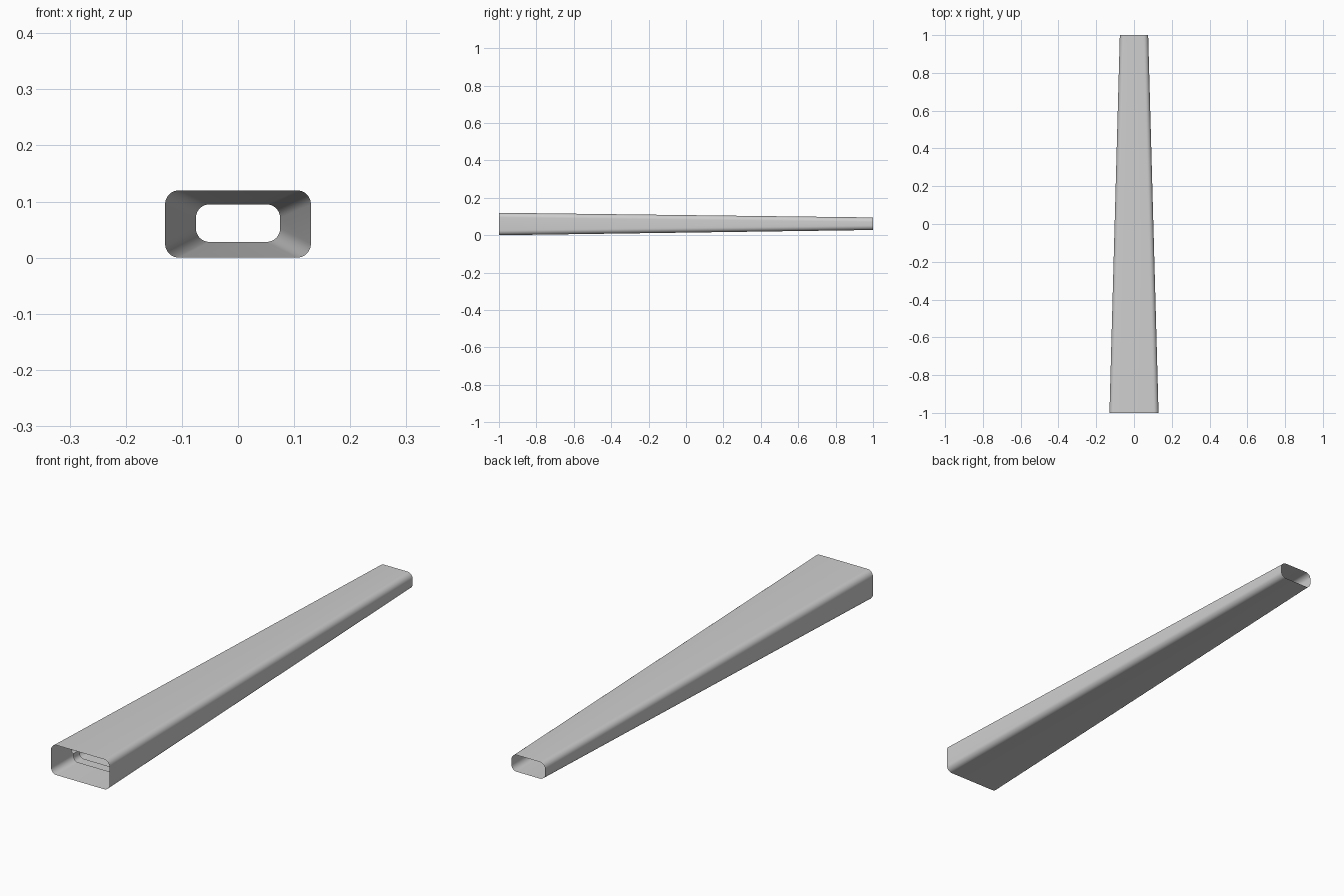
import bpy, bmesh, math

if "Cube" in bpy.data.objects:
    bpy.data.objects.remove(bpy.data.objects["Cube"])

metal = bpy.data.materials.new("light_grey")
metal.diffuse_color = (0.62, 0.62, 0.62, 1)
metal.use_nodes = True
metal.node_tree.nodes["Principled BSDF"].inputs["Base Color"].default_value = metal.diffuse_color


def rounded_rect(hw, z0, z1, r, n=8):
    """Rounded rectangle outline in the xz plane."""
    corners = [(hw - r, z1 - r, 0), (-hw + r, z1 - r, 90),
               (-hw + r, z0 + r, 180), (hw - r, z0 + r, 270)]
    return [(cx + r * math.cos(math.radians(a + 90 * i / n)),
             cz + r * math.sin(math.radians(a + 90 * i / n)))
            for cx, cz, a in corners for i in range(n + 1)]


def loft(name, start, end, y0, y1, closed):
    """Open sheet between two matching xz outlines."""
    bm = bmesh.new()
    a = [bm.verts.new((x, y0, z)) for x, z in start]
    b = [bm.verts.new((x, y1, z)) for x, z in end]
    n = len(a)
    for i in range(n if closed else n - 1):
        j = (i + 1) % n
        bm.faces.new((a[i], a[j], b[j], b[i]))
    bmesh.ops.recalc_face_normals(bm, faces=bm.faces)
    me = bpy.data.meshes.new(name)
    bm.to_mesh(me)
    bm.free()
    me.materials.append(metal)
    ob = bpy.data.objects.new(name, me)
    bpy.context.collection.objects.link(ob)
    bpy.ops.object.select_all(action='DESELECT')
    ob.select_set(True)
    bpy.context.view_layer.objects.active = ob
    bpy.ops.object.shade_smooth_by_angle(angle=math.radians(40))
    return ob


# Tapered hollow sleeve, open at both ends
loft("tapered_sleeve", rounded_rect(0.13, 0.0, 0.12, 0.025),
     rounded_rect(0.075, 0.028, 0.095, 0.024), -1, 1, True)

# Thin U-shaped strip inside the wide end, with curled tips
half = [(-0.1 + 0.012 * math.cos(t), 0.062 + 0.012 * math.sin(t))
        for t in [math.radians(90 + 18 * i) for i in range(11)]]
half += [(-0.082 + 0.018 * math.cos(t), 0.036 + 0.018 * math.sin(t))
         for t in [math.radians(180 + 15 * i) for i in range(7)]]
strip = half + [(-x, z) for x, z in reversed(half)]
loft("inner_strip", strip, strip, -0.9, -0.86, False)
